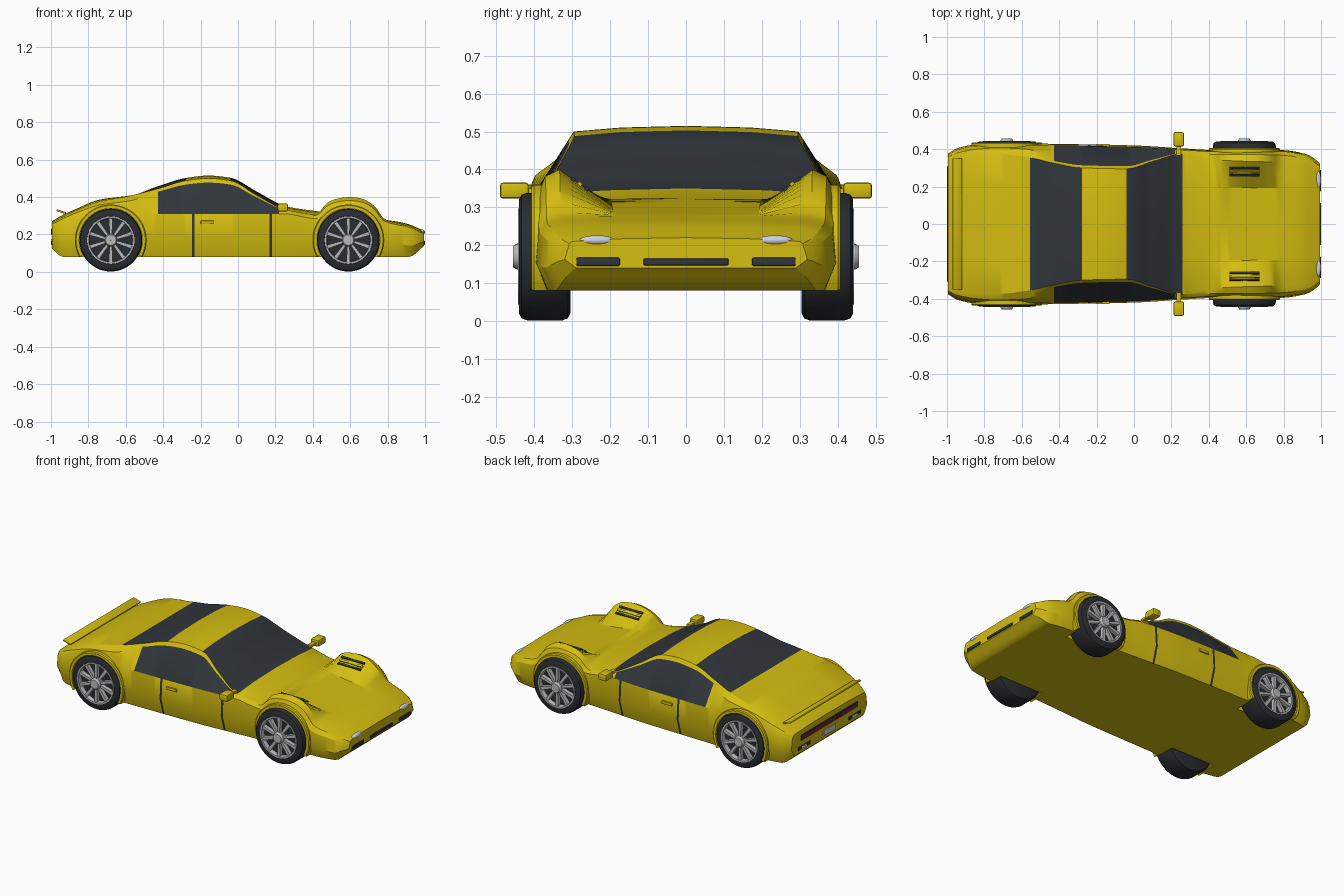
import bpy, bmesh, math
from mathutils import Matrix, Vector

if "Cube" in bpy.data.objects:
    bpy.data.objects.remove(bpy.data.objects["Cube"])

def material(name, rgb):
    m = bpy.data.materials.new(name)
    m.diffuse_color = (*rgb, 1)
    m.use_nodes = True
    m.node_tree.nodes["Principled BSDF"].inputs["Base Color"].default_value = m.diffuse_color
    return m

YELLOW = material("yellow paint", (0.66, 0.51, 0.005))
GLASS = material("dark glass", (0.030, 0.037, 0.045))
RUBBER = material("black rubber", (0.022, 0.026, 0.030))
SILVER = material("silver metal", (0.50, 0.50, 0.51))
LAMP = material("lamp white", (0.60, 0.64, 0.70))
RED = material("tail red", (0.42, 0.01, 0.02))

def finish(name, bm, mats, angle=30):
    bmesh.ops.recalc_face_normals(bm, faces=bm.faces[:])
    me = bpy.data.meshes.new(name)
    bm.to_mesh(me)
    bm.free()
    for m in mats:
        me.materials.append(m)
    ob = bpy.data.objects.new(name, me)
    bpy.context.collection.objects.link(ob)
    smooth(ob, angle)
    return ob

def smooth(ob, angle):
    bpy.ops.object.select_all(action='DESELECT')
    ob.select_set(True)
    bpy.context.view_layer.objects.active = ob
    bpy.ops.object.shade_smooth_by_angle(angle=math.radians(angle))

def box(name, centre, size, mat, bevel=0.0, rot=(0, 'X')):
    bm = bmesh.new()
    bmesh.ops.create_cube(bm, size=1)
    bmesh.ops.scale(bm, vec=size, verts=bm.verts)
    if bevel:
        bmesh.ops.bevel(bm, geom=bm.edges[:], offset=bevel, segments=2, profile=0.5, affect='EDGES')
    bm.transform(Matrix.Translation(centre) @ Matrix.Rotation(rot[0], 4, rot[1]))
    return finish(name, bm, [mat])

def lathe(name, profile, cx, cz, side, mat, a0=0, a1=360, n=48):
    """Sweep closed (radius, y) profile around a y axis."""
    bm = bmesh.new()
    full = a1 - a0 == 360
    rings = []
    for i in range(n if full else n + 1):
        a = math.radians(a0 + (a1 - a0) * i / n)
        rings.append([bm.verts.new((cx + r * math.cos(a), side * y, cz + r * math.sin(a))) for r, y in profile])
    k = len(profile)
    for i in range(n):
        p, q = rings[i], rings[(i + 1) % len(rings)]
        for j in range(k):
            bm.faces.new((p[j], p[(j + 1) % k], q[(j + 1) % k], q[j]))
    if not full:
        bm.faces.new(rings[0])
        bm.faces.new(rings[-1])
    return finish(name, bm, [mat])

def curve(*pts):
    """Smooth curve through (x, value) points without overshoot."""
    xs, vs = [p[0] for p in pts], [p[1] for p in pts]
    d = [(vs[i + 1] - vs[i]) / (xs[i + 1] - xs[i]) for i in range(len(xs) - 1)]
    m = [d[0]] + [0 if a * b <= 0 else 2 * a * b / (a + b) for a, b in zip(d, d[1:])] + [d[-1]]
    def f(x):
        i = max(j for j in range(len(d)) if xs[j] <= x or j == 0)
        h = xs[i + 1] - xs[i]
        t = (x - xs[i]) / h
        return ((2*t**3 - 3*t*t + 1) * vs[i] + (t**3 - 2*t*t + t) * h * m[i]
                + (3*t*t - 2*t**3) * vs[i + 1] + (t**3 - t*t) * h * m[i + 1])
    return f

# Body guide curves along the length
width = curve((-1, .375), (-.95, .405), (-.85, .425), (-.7, .432), (-.4, .428), (0, .42), (.25, .405),
              (.45, .395), (.6, .40), (.8, .395), (.92, .375), (.97, .35), (1, .32))
floor_z = curve((-1, .125), (-.94, .08), (.92, .08), (1, .14))
belt_z = curve((-1, .235), (-.9, .27), (-.7, .31), (.25, .31), (.42, .285), (.5, .32), (.6, .335),
               (.7, .315), (.79, .24), (.9, .22), (1, .19))
rail_y = curve((-1, .34), (-.75, .375), (-.56, .355), (-.43, .325), (-.28, .30), (-.04, .295),
               (.1, .335), (.26, .375), (.42, .345), (.6, .335), (.8, .33), (1, .30))
rail_z = curve((-1, .262), (-.9, .315), (-.75, .375), (-.6, .403), (-.43, .445), (-.28, .488),
               (-.16, .50), (-.04, .488), (.1, .41), (.26, .332), (.42, .308), (.48, .37), (.54, .393),
               (.6, .40), (.66, .393), (.73, .355), (.79, .28), (.9, .25), (1, .21))
top_z = curve((-1, .27), (-.95, .30), (-.85, .345), (-.75, .385), (-.56, .412), (-.43, .458),
              (-.28, .502), (-.16, .515), (-.04, .503), (.1, .43), (.26, .35), (.42, .325), (.6, .30),
              (.8, .277), (.9, .26), (1, .22))
shoulder = curve((-1, 1), (-.58, 1), (-.43, 0), (.24, 0), (.42, 1), (1, 1))

def section(x):
    w, zb, z3, y5, z5, z7 = (f(x) for f in (width, floor_z, belt_z, rail_y, rail_z, top_z))
    b = shoulder(x)
    ty, tz = .88 - .53 * b, .88 - .16 * b
    y3 = w - .008
    half = [(w - .03, zb), (w, zb + .45 * (z3 - zb)), (y3, z3),
            (y3 + (y5 - y3) * ty, z3 + (z5 - z3) * tz), (y5, z5),
            (.58 * y5, z7 - .3 * max(z7 - z5, 0))]
    return half + [(0, z7)] + [(-y, z) for y, z in reversed(half)]

# Body shell: lofted sections, windows and door gaps picked by position
stations = sorted({round(-1 + .02 * i, 2) for i in range(101)} | {-.43, -.248, -.234, .168, .182})
bm = bmesh.new()
loops = [[bm.verts.new((x * .995, y, z)) for y, z in section(x)] for x in stations]
for s in range(len(stations) - 1):
    p, q = loops[s], loops[s + 1]
    x = (stations[s] + stations[s + 1]) / 2
    for j in range(13):
        k = (j + 1) % 13
        f = bm.faces.new((p[j], p[k], q[k], q[j]))
        strip = min(j, 11 - j) if j < 12 else -1
        screen = strip in (4, 5) and (-.56 < x < -.28 or -.04 < x < .26)
        side_window = strip == 2 and -.43 < x < .22
        door_gap = strip in (0, 1) and (-.248 < x < -.234 or .168 < x < .182)
        f.material_index = int(screen or side_window or door_gap)
bm.faces.new(loops[0])
bm.faces.new(loops[-1])
body = finish("body", bm, [YELLOW, GLASS])

# Wheel wells
AXLE_Z = .17
for cx in (-.68, .59):
    for side in (-1, 1):
        bm = bmesh.new()
        bmesh.ops.create_cone(bm, cap_ends=True, segments=48, radius1=.18, radius2=.18, depth=.31)
        bm.transform(Matrix.Translation((cx, side * .445, AXLE_Z)) @ Matrix.Rotation(math.pi / 2, 4, 'X'))
        cutter = finish("well_cutter", bm, [YELLOW])
        cutter.hide_render = True
        mod = body.modifiers.new("well", 'BOOLEAN')
        mod.operation, mod.solver, mod.object = 'DIFFERENCE', 'EXACT', cutter
        bpy.context.view_layer.objects.active = body
        bpy.ops.object.modifier_apply(modifier=mod.name)
        bpy.data.objects.remove(cutter)
smooth(body, 30)

# Wheels and arch lips
for cx, lip, end in ((-.68, .436, "rear"), (.59, .407, "front")):
    for side in (-1, 1):
        lathe(end + "_arch", [(.169, .29), (.19, .29), (.19, lip - .006), (.185, lip), (.169, lip)],
              cx, AXLE_Z, side, YELLOW, -28, 208)
        lathe(end + "_tyre", [(.001, .305), (.15, .305), (.163, .312), (.168, .325), (.168, .42), (.163, .434),
                              (.15, .441), (.128, .441), (.122, .415), (.001, .415)], cx, AXLE_Z, side, RUBBER)
        lathe(end + "_rim", [(.115, .41), (.115, .437), (.118, .443), (.127, .443), (.127, .41)],
              cx, AXLE_Z, side, SILVER)
        lathe(end + "_hub", [(.001, .41), (.034, .41), (.034, .446), (.028, .456), (.001, .456)],
              cx, AXLE_Z, side, SILVER, n=24)
        # Tapered spokes
        bm = bmesh.new()
        for i in range(10):
            r = bmesh.ops.create_cube(bm, size=1)["verts"]
            for v in r:
                out = v.co.x > 0
                v.co = Vector((.118 if out else .025, side * (.425 + v.co.y * .03), v.co.z * (.02 if out else .013)))
            bmesh.ops.transform(bm, verts=r, matrix=Matrix.Translation((cx, 0, AXLE_Z))
                                @ Matrix.Rotation(math.radians(36 * i + 18), 4, 'Y'))
        finish(end + "_spokes", bm, [SILVER])

# Paired parts on each flank, nose and tail
for side in (-1, 1):
    box("mirror", (.24, side * .453, .344), (.055, .076, .042), YELLOW, .008)
    box("mirror_stalk", (.24, side * .40, .343), (.025, .07, .014), YELLOW)
    box("door_handle", (-.165, side * .423, .265), (.07, .012, .018), YELLOW, .003)
    bm = bmesh.new()
    bmesh.ops.create_uvsphere(bm, u_segments=24, v_segments=12, radius=1)
    bm.transform(Matrix.Translation((.986, side * .235, .213)) @ Matrix.Diagonal((.014, .046, .013, 1)))
    finish("headlight", bm, [LAMP], 60)
    box("side_grille", (.995, side * .232, .156), (.01, .115, .022), GLASS, .004)
    box("tail_slot", (-.994, side * .25, .155), (.010, .12, .022), GLASS, .003)
    box("reverse_lamp", (-.996, side * .25, .155), (.008, .05, .016), LAMP, .002)
    # Fender vents lying on the inner slope
    for y, mat in ((.262, GLASS), (.280, YELLOW), (.298, GLASS)):
        box("fender_vent", (.59, side * y, .301 + (y - .195) * .714), (.16, .012, .009), mat, 0, (side * .62, 'X'))

# Nose grille, tail lights, plate and spoiler
box("centre_grille", (.995, 0, .156), (.01, .225, .018), GLASS, .004)
box("tail_light_frame", (-.994, 0, .215), (.009, .56, .036), GLASS, .003)
box("tail_light", (-.996, 0, .215), (.0075, .52, .018), RED)
for i in range(21):
    box("tail_light_rib", (-.996, -.25 + .025 * i, .215), (.008, .006, .02), GLASS)
box("rear_plate", (-.995, 0, .160), (.009, .12, .034), LAMP)
box("spoiler", (-.945, 0, .322), (.054, .70, .010), YELLOW, .003, (.3, 'Y'))
